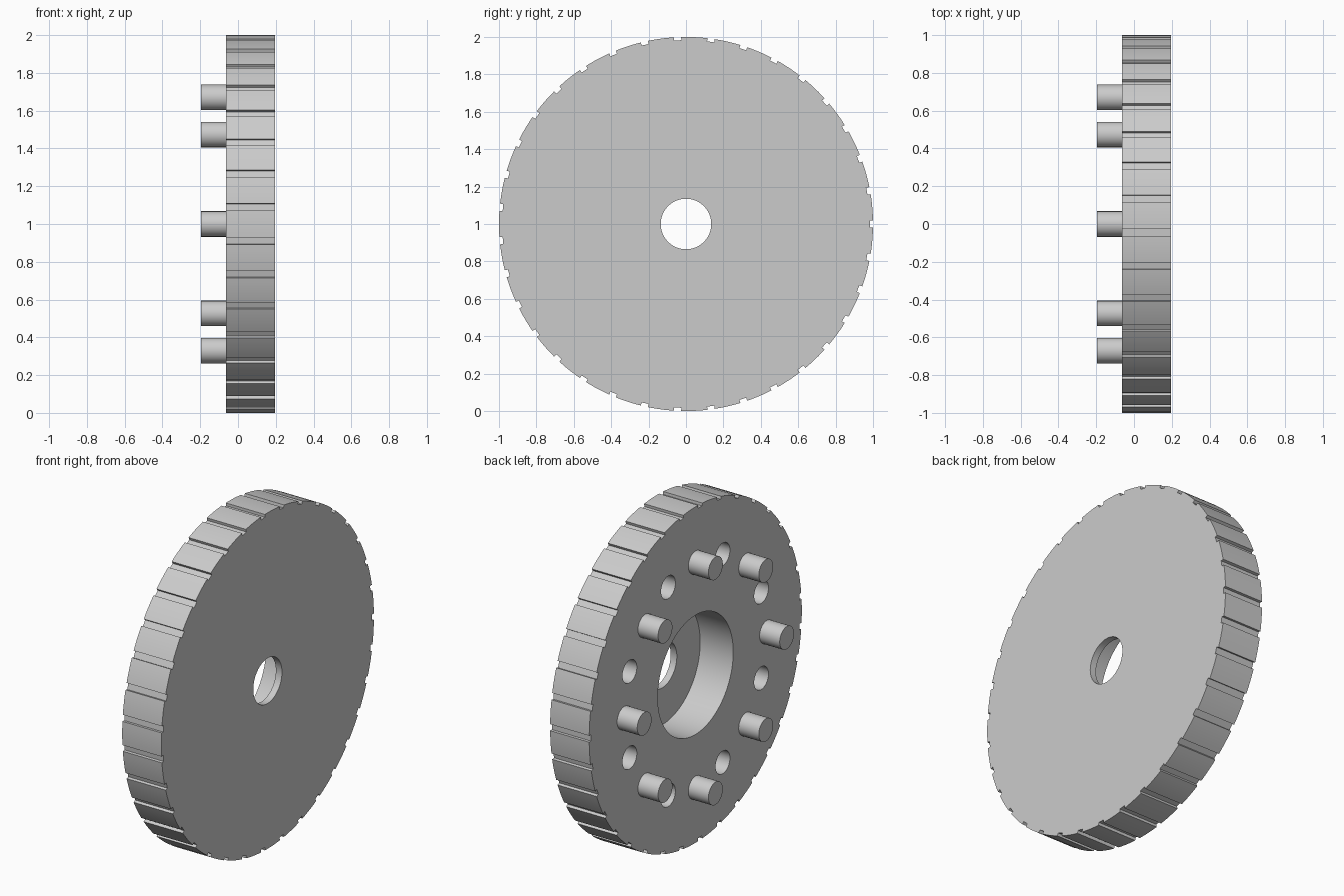
import bpy
import bmesh
from math import sin, cos, pi, radians
from mathutils import Matrix, Vector

cube = bpy.data.objects.get("Cube")
if cube:
    bpy.data.objects.remove(cube, do_unlink=True)

# Main dimensions
BACK, FRONT, TIP = -0.0625, 0.195, -0.195
NOTCHES, NOTCH_HALF, NOTCH_DEPTH = 35, 0.0193, 0.017
RING, PEG_RADIUS, BORE_RADIUS, RECESS_RADIUS = 0.67, 0.0675, 0.135, 0.355
RECESS_FLOOR, SOCKET_FLOOR = 0.155, 0.075

grey = bpy.data.materials.new("light_grey")
grey.use_nodes = True
colour = (0.6, 0.6, 0.6, 1)
grey.diffuse_color = colour
grey.node_tree.nodes["Principled BSDF"].inputs["Base Color"].default_value = colour


def polar(x, radius, angle):
    """Point on a circle around the wheel axis, angle measured from +y."""
    return Vector((x, radius * cos(angle), 1 + radius * sin(angle)))


def make_object(name, bm):
    bmesh.ops.recalc_face_normals(bm, faces=bm.faces)
    mesh = bpy.data.meshes.new(name)
    bm.to_mesh(mesh)
    bm.free()
    mesh.materials.append(grey)
    obj = bpy.data.objects.new(name, mesh)
    bpy.context.collection.objects.link(obj)
    return obj


def add_rod(bm, x0, x1, radius, centre, segments=48):
    place = Matrix.Translation(centre + Vector(((x0 + x1) / 2, 0, 0)))
    bmesh.ops.create_cone(bm, cap_ends=True, segments=segments, radius1=radius,
                          radius2=radius, depth=x1 - x0,
                          matrix=place @ Matrix.Rotation(pi / 2, 4, 'Y'))


def smooth(obj):
    bpy.ops.object.select_all(action='DESELECT')
    obj.select_set(True)
    bpy.context.view_layer.objects.active = obj
    bpy.ops.object.shade_smooth_by_angle(angle=radians(30))


# Notched wheel: outline of lands and grooves, extruded along x
bm = bmesh.new()
outline = []
pitch, steps = 2 * pi / NOTCHES, 6
for i in range(NOTCHES):
    a = i * pitch
    for side in (-1, 1):
        outline.append(polar(BACK, 1 - NOTCH_DEPTH, a + side * NOTCH_HALF))
    land = pitch - 2 * NOTCH_HALF
    for s in range(steps + 1):
        outline.append(polar(BACK, 1, a + NOTCH_HALF + land * s / steps))
face = bm.faces.new([bm.verts.new(p) for p in outline])
extruded = bmesh.ops.extrude_face_region(bm, geom=[face])["geom"]
bmesh.ops.translate(bm, vec=(FRONT - BACK, 0, 0),
                    verts=[v for v in extruded if isinstance(v, bmesh.types.BMVert)])
wheel = make_object("notched_wheel", bm)


# Cut the bore, the recess and the ring of blind sockets
def cut(name, rods):
    bm = bmesh.new()
    for rod in rods:
        add_rod(bm, *rod)
    cutter = make_object(name, bm)
    cutter.hide_render = True
    mod = wheel.modifiers.new(name, 'BOOLEAN')
    mod.operation, mod.solver, mod.object = 'DIFFERENCE', 'EXACT', cutter
    bpy.ops.object.select_all(action='DESELECT')
    wheel.select_set(True)
    bpy.context.view_layer.objects.active = wheel
    bpy.ops.object.modifier_apply(modifier=name)
    bpy.data.objects.remove(cutter, do_unlink=True)


axis = Vector((0, 0, 1))
outside = BACK - 0.1
cut("recess_cutter", [(outside, RECESS_FLOOR, RECESS_RADIUS, axis, 96)])
cut("bore_cutter", [(outside, FRONT + 0.1, BORE_RADIUS, axis, 64)])
cut("socket_cutter", [(outside, SOCKET_FLOOR, PEG_RADIUS, polar(0, RING, (i + 0.5) * pi / 4))
                      for i in range(8)])
smooth(wheel)

# Ring of pegs between the sockets
for i in range(8):
    bm = bmesh.new()
    add_rod(bm, TIP, BACK + 0.005, PEG_RADIUS, polar(0, RING, i * pi / 4))
    smooth(make_object(f"peg_{i + 1}", bm))
